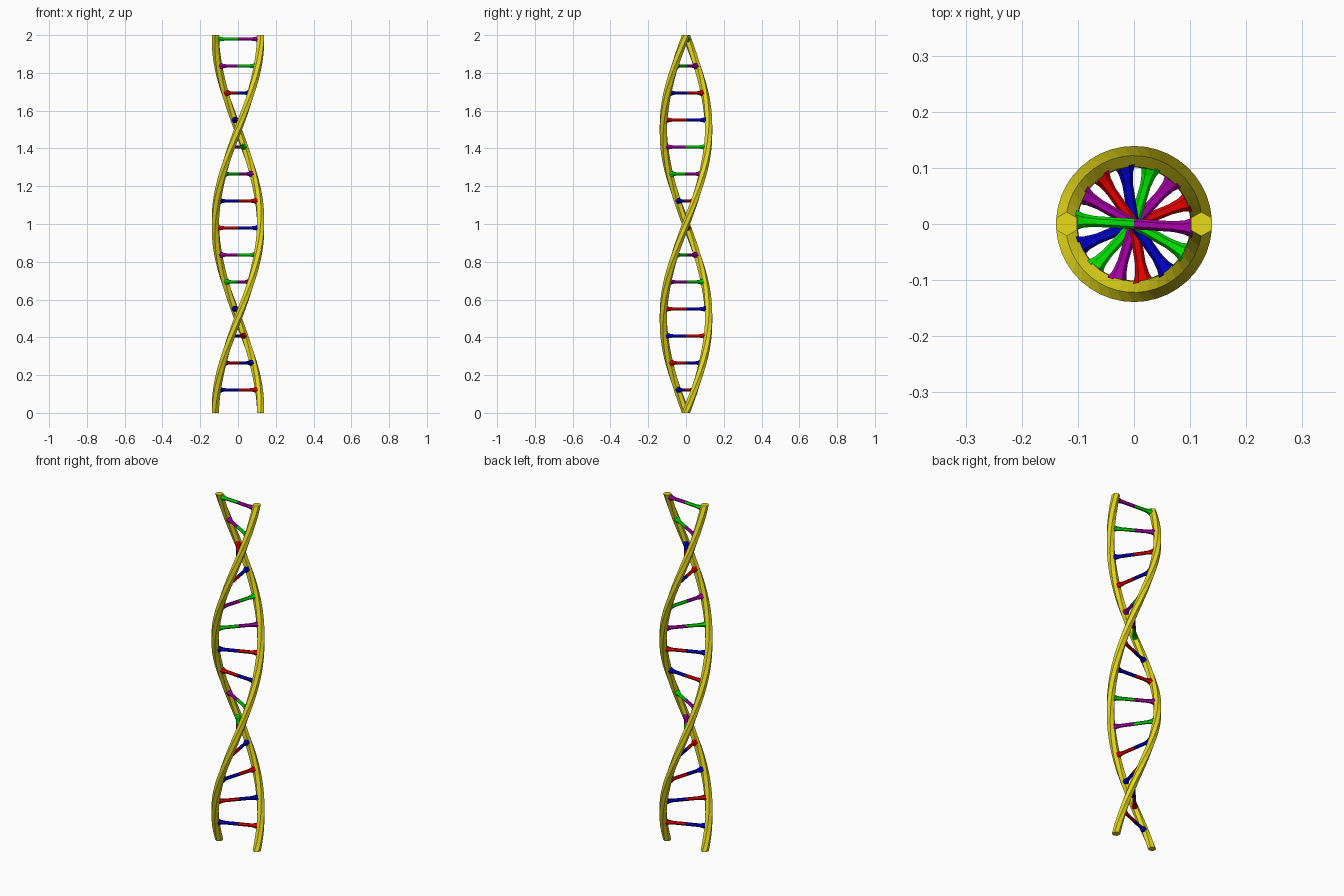
import bpy, bmesh
from math import pi, cos, sin
from mathutils import Matrix, Vector

if "Cube" in bpy.data.objects:
    bpy.data.objects.remove(bpy.data.objects["Cube"])

HEIGHT, RADIUS, TUBE, SIDES, STEPS = 2.0, 0.12, 0.0215, 6, 42


def material(name, rgb):
    m = bpy.data.materials.new(name)
    m.diffuse_color = (*rgb, 1)
    m.use_nodes = True
    m.node_tree.nodes["Principled BSDF"].inputs["Base Color"].default_value = m.diffuse_color
    return m


MATS = {
    "Y": material("yellow", (0.8, 0.7, 0.01)),
    "R": material("red", (0.8, 0.0, 0.0)),
    "B": material("blue", (0.0, 0.0, 0.6)),
    "G": material("green", (0.0, 0.8, 0.0)),
    "P": material("purple", (0.4, 0.0, 0.4)),
}


def loft(name, rings, mat):
    """Skin a list of equal-length rings and cap both ends."""
    bm = bmesh.new()
    loops = [[bm.verts.new(p) for p in ring] for ring in rings]
    for a, b in zip(loops, loops[1:]):
        for i in range(len(a)):
            j = (i + 1) % len(a)
            bm.faces.new((a[i], a[j], b[j], b[i]))
    bm.faces.new(loops[0])
    bm.faces.new(loops[-1])
    bmesh.ops.recalc_face_normals(bm, faces=bm.faces)
    mesh = bpy.data.meshes.new(name)
    bm.to_mesh(mesh)
    bm.free()
    mesh.materials.append(mat)
    obj = bpy.data.objects.new(name, mesh)
    bpy.context.collection.objects.link(obj)


# Two helical strands: a hexagon turned once about z while rising
hexagon = [(sin(2 * pi * k / SIDES), cos(2 * pi * k / SIDES)) for k in range(SIDES)]
for name, start in (("strand_a", 0), ("strand_b", pi)):
    rings = []
    for s in range(STEPS + 1):
        t = s / STEPS
        turn = Matrix.Rotation(start + 2 * pi * t, 4, 'Z')
        rings.append([turn @ Vector((RADIUS + TUBE * u, TUBE * v, HEIGHT * t))
                      for u, v in hexagon])
    loft(name, rings, MATS["Y"])

# Rungs: two coloured halves each, flaring where they meet the strands
PROFILE = [(0, 0.0095), (0.07, 0.0095), (0.09, 0.0125), (0.105, 0.0185)]
PAIRS = "RB BR RB BR GP PG RB BR GP PG RB BR GP PG".split()
for n, pair in enumerate(PAIRS):
    z = 0.122 + n * HEIGHT / len(PAIRS)
    for colour, side, offset in zip(pair, "ab", (0, pi)):
        turn = Matrix.Rotation(z * pi + offset, 4, 'Z')
        rings = [[turn @ Vector((r, w * v, w * u)) + Vector((0, 0, z))
                  for u, v in hexagon] for r, w in PROFILE]
        loft(f"rung_{n + 1}_half_{side}", rings, MATS[colour])
